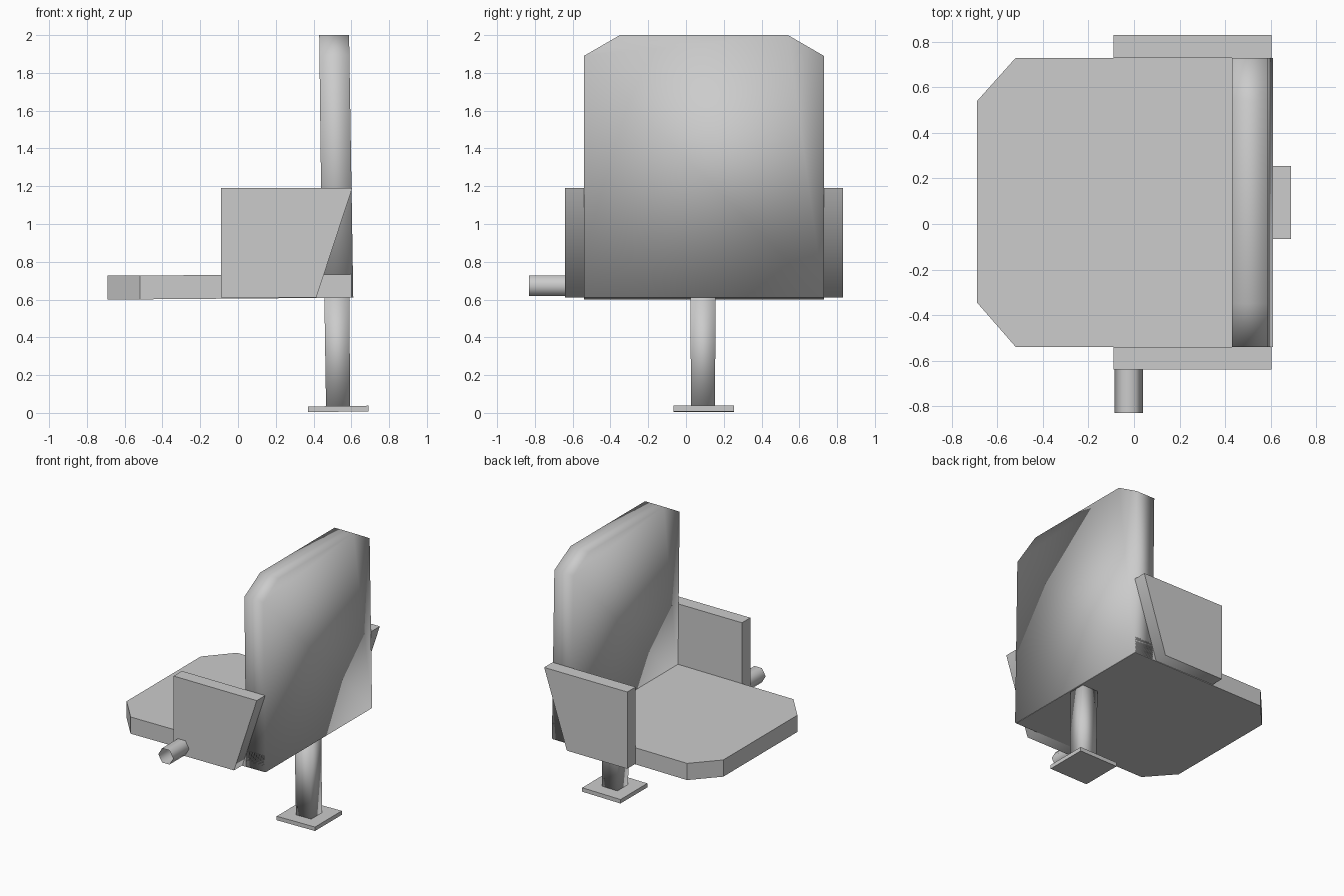
import bpy
import math
from mathutils import Vector

if "Cube" in bpy.data.objects:
    bpy.data.objects.remove(bpy.data.objects["Cube"], do_unlink=True)

grey = bpy.data.materials.new("light grey")
grey.use_nodes = True
grey.diffuse_color = (0.6, 0.6, 0.6, 1)
grey.node_tree.nodes["Principled BSDF"].inputs["Base Color"].default_value = (0.6, 0.6, 0.6, 1)

LEAN = 0.012  # slight backward lean of the chair along its depth


def loft(name, start, end, smooth=None, caps=True):
    """Skin two matching loops; smooth is the edge angle kept smooth."""
    n = len(start)
    faces = [(i, (i + 1) % n, n + (i + 1) % n, n + i) for i in range(n)]
    if caps:
        faces += [tuple(reversed(range(n))), tuple(range(n, 2 * n))]
    mesh = bpy.data.meshes.new(name)
    mesh.from_pydata([Vector(p) for p in start + end], [], faces)
    mesh.materials.append(grey)
    obj = bpy.data.objects.new(name, mesh)
    bpy.context.collection.objects.link(obj)
    bpy.context.view_layer.objects.active = obj
    bpy.ops.object.select_all(action='DESELECT')
    obj.select_set(True)
    bpy.ops.object.mode_set(mode='EDIT')
    bpy.ops.mesh.select_all(action='SELECT')
    bpy.ops.mesh.normals_make_consistent(inside=False)
    bpy.ops.object.mode_set(mode='OBJECT')
    if smooth:
        bpy.ops.object.shade_smooth_by_angle(angle=math.radians(smooth))
    return obj


def square(cx, cy, r, z):
    return [(cx + sx * r, cy + sy * r, z + LEAN * (cx + sx * r - 0.53))
            for sx, sy in ((-1, -1), (1, -1), (1, 1), (-1, 1))]


# Seat cushion with clipped front corners
seat = [(0.60, -0.54), (0.60, 0.73), (-0.52, 0.73), (-0.69, 0.54),
        (-0.69, -0.345), (-0.52, -0.54)]
loft("seat", [(x, y, 0.61 + 0.008 * (x - 0.6)) for x, y in seat],
     [(x, y, 0.734 + 0.006 * (x - 0.6)) for x, y in seat])

# Backrest with clipped top corners, leaning slightly forward
back = [(-0.54, 0.612), (0.73, 0.612), (0.73, 1.89), (0.54, 2.0),
        (-0.35, 2.0), (-0.54, 1.89)]
loft("backrest", [(0.43 + LEAN * (2 - z), y, z) for y, z in back],
     [(0.588 + 0.016 * (2 - z), y, z) for y, z in back], smooth=100)

# Side panels with raked rear edges
panel = [(-0.09, 0.61), (0.415, 0.612), (0.605, 1.19), (-0.09, 1.19)]
for name, y0, y1 in (("right_panel", -0.54, -0.64), ("left_panel", 0.73, 0.83)):
    loft(name, [(x, y0, z) for x, z in panel],
         [(x, y1, z) for x, z in panel], smooth=80)

# Hollow six-sided peg on the right panel
ring = [(-0.023 + 0.062 * math.cos(k * math.pi / 3),
         0.673 + 0.062 * math.sin(k * math.pi / 3)) for k in range(6)]
loft("side_peg", [(x, -0.635, z) for x, z in ring],
     [(x, -0.83, z) for x, z in ring], smooth=70, caps=False)

# Square post and flat foot plate
loft("post", square(0.53, 0.09, 0.064, 0.036), square(0.523, 0.09, 0.066, 0.62),
     smooth=100)
loft("foot_plate", square(0.53, 0.094, 0.16, 0.006), square(0.53, 0.094, 0.16, 0.036),
     smooth=30)
